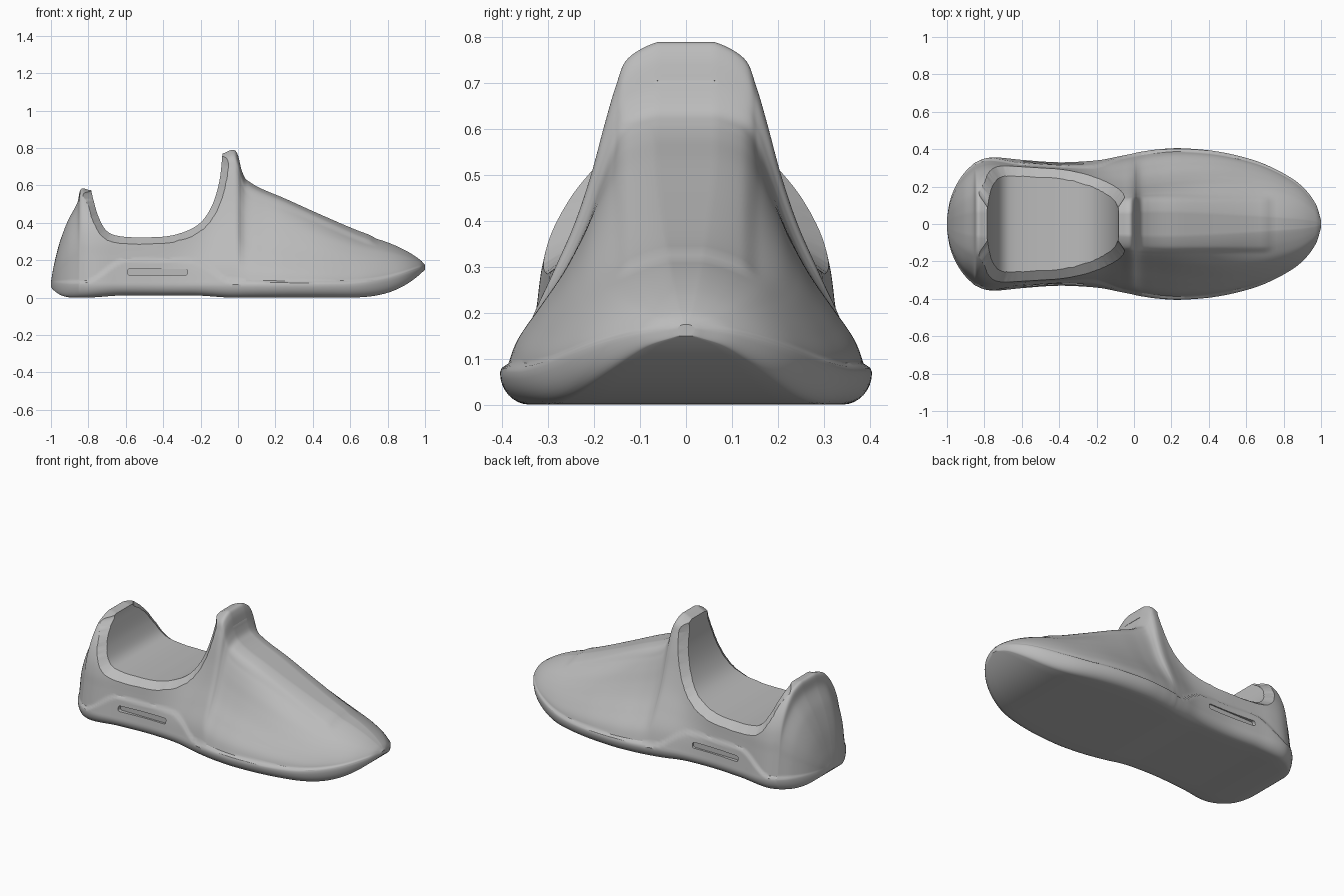
import bpy, bmesh, math
from mathutils import Vector, Matrix

if "Cube" in bpy.data.objects:
    bpy.data.objects.remove(bpy.data.objects["Cube"])

grey = bpy.data.materials.new("plain grey")
grey.use_nodes = True
COLOUR = (0.5, 0.5, 0.5, 1)
grey.diffuse_color = COLOUR
grey.node_tree.nodes["Principled BSDF"].inputs["Base Color"].default_value = COLOUR


def smooth(a, b, v):
    t = min(max((v - a) / (b - a), 0), 1)
    return t * t * (3 - 2 * t)


def spline(points, steps):
    """Sample a smooth curve through the points."""
    pts = [Vector(p) for p in points]
    pts = [2 * pts[0] - pts[1]] + pts + [2 * pts[-1] - pts[-2]]
    out = []
    for a, b, c, d in zip(pts, pts[1:], pts[2:], pts[3:]):
        for k in range(steps):
            t = k / steps
            out.append(0.5 * (2 * b + (c - a) * t + (2 * a - 5 * b + 4 * c - d) * t * t
                              + (3 * b - a - 3 * c + d) * t ** 3))
    return out + [pts[-2]]


def new_object(name, bm):
    bmesh.ops.recalc_face_normals(bm, faces=bm.faces)
    mesh = bpy.data.meshes.new(name)
    bm.to_mesh(mesh)
    bm.free()
    mesh.materials.append(grey)
    obj = bpy.data.objects.new(name, mesh)
    bpy.context.collection.objects.link(obj)
    return obj


def loft(name, rings):
    """Bridge closed rings of equal length and cap both ends."""
    bm = bmesh.new()
    loops = [[bm.verts.new(p) for p in ring] for ring in rings]
    for r, s in zip(loops, loops[1:]):
        for i in range(len(r)):
            j = (i + 1) % len(r)
            bm.faces.new((r[i], r[j], s[j], s[i]))
    bm.faces.new(loops[0])
    bm.faces.new(loops[-1])
    return new_object(name, bm)


# Stations along the shoe: position, half width, top height
STATIONS = [
    (-1, .03, .085), (-.985, .12, .17), (-.955, .2, .29), (-.91, .27, .41),
    (-.86, .32, .505), (-.84, .333, .58), (-.79, .352, .575), (-.72, .355, .58),
    (-.6, .343, .6), (-.4, .33, .64), (-.2, .34, .71), (-.08, .362, .77),
    (-.025, .373, .79), (0, .378, .76), (.02, .383, .68), (.05, .388, .62),
    (.12, .398, .575), (.25, .405, .52), (.45, .387, .43), (.65, .338, .345),
    (.8, .27, .295), (.9, .2, .25), (.97, .11, .205), (1, .02, .175)]

# Wall shapes: share of the half width at each share of the height
LEVELS = (0, .15, .3, .45, .6, .75, .87, .95, 1, 1)
HEEL = (1, .97, .94, .91, .85, .74, .6, .45, .2, 0)
TONGUE = (1, .93, .8, .67, .57, .49, .42, .35, .17, 0)
TOE = (1, .97, .91, .83, .73, .6, .43, .27, .12, 0)


def half_section(x, width, top):
    """Half outline from the middle of the sole up to the middle of the top."""
    lift = min(max((x - .55) / .45, 0), 1)
    back = min(max((-.86 - x) / .14, 0), 1)
    arch = smooth(-.82, -.6, x) * (1 - smooth(-.25, -.02, x))
    edge = .07 + .095 * lift ** 2
    base = .15 * lift ** 3 + .055 * back ** 3 + .012 * arch
    seam = edge + .015 + .115 * arch
    pts = [(width * k / 4 * .84, base) for k in range(4)]
    for k in range(8):
        a = math.pi / 16 * k
        pts.append((width * (.84 + .16 * math.sin(a)), base + (edge - base) * (1 - math.cos(a))))
    to_tongue, to_toe = smooth(-.45, -.05, x), smooth(.02, .85, x)
    shape = []
    for s, h, m, t in zip(LEVELS, HEEL, TONGUE, TOE):
        f = h + (m - h) * to_tongue
        shape.append((s, f + (t - f) * to_toe))
    panel = smooth(.02, .07, x) * (1 - smooth(.7, .74, x))
    for s, f in spline(shape, 7):
        y, z = width * max(f, 0), edge + (top - edge) * min(s, 1)
        y *= 1 - .03 * smooth(seam - .006, seam + .006, z)
        if s > .5:
            z += .01 * panel * (1 - smooth(.12, .16, y))
        pts.append((y, z))
    pts[-1] = (0, pts[-1][1])
    return pts


sections = [(p[0], half_section(*p)) for p in spline(STATIONS, 7)]
rings = [[(x, y, z) for y, z in h] + [(x, -y, z) for y, z in h[-2:0:-1]] for x, h in sections]
shoe = loft("shoe_body", rings)


def wall_width(x, z):
    half = min(sections, key=lambda s: abs(s[0] - x))[1]
    return min(half[12:], key=lambda p: abs(p[1] - z))[0]


# Foot opening: a saddle with flared sides that leaves a chamfered collar
collar = spline([(-.79, .6), (-.775, .53), (-.745, .43), (-.7, .355), (-.63, .328),
                 (-.5, .322), (-.35, .333), (-.22, .385), (-.145, .48), (-.1, .62),
                 (-.08, .8)], 6)
collar = [Vector((collar[0].x, 1.1))] + collar + [Vector((collar[-1].x, 1.1))]
columns = [[], [], [], []]
for i, p in enumerate(collar):
    along = (collar[min(i + 1, len(collar) - 1)] - collar[max(i - 1, 0)]).normalized()
    out = p + Vector((along.y, -along.x)) * .2
    w = max(wall_width(p.x, p.y) - .045, .09)
    for column, q, y in zip(columns, (out, p, p, out), (-w - .28, -w, w, w + .28)):
        column.append((q.x, y, q.y))
cutters = [loft("opening_cutter", columns)]


def rounded_cutter(name, half_w, half_h, depth, matrix):
    """Rounded plate lying in its local XY plane."""
    r = half_h * .7
    outline = []
    for k in range(24):
        a = math.tau * (k + .5) / 24
        c, s = math.cos(a), math.sin(a)
        outline.append((math.copysign(half_w - r, c) + r * c, math.copysign(half_h - r, s) + r * s))
    return loft(name, [[matrix @ Vector((x, y, z)) for x, y in outline] for z in (-depth, depth)])


# Long slots on both sides of the sole
for side in (-1, 1):
    place = Matrix.Translation((-.43, side * .412, .137)) @ Matrix.Rotation(math.pi / 2, 4, 'X')
    cutters.append(rounded_cutter("slot_cutter", .16, .017, .1, place))

# Finger recess on the front of the tongue
face = Matrix(((0, -.4, .916), (1, 0, 0), (0, .916, .4))).to_4x4()
place = Matrix.Translation((.071, 0, .695)) @ face
cutters.append(rounded_cutter("recess_cutter", .08, .034, .05, place))

bpy.context.view_layer.objects.active = shoe
shoe.select_set(True)
for cutter in cutters:
    cutter.hide_render = True
    cut = shoe.modifiers.new(cutter.name, 'BOOLEAN')
    cut.operation = 'DIFFERENCE'
    cut.solver = 'EXACT'
    cut.object = cutter
    bpy.ops.object.modifier_apply(modifier=cut.name)
    bpy.data.objects.remove(cutter)

bpy.ops.object.shade_smooth_by_angle(angle=math.radians(32))
